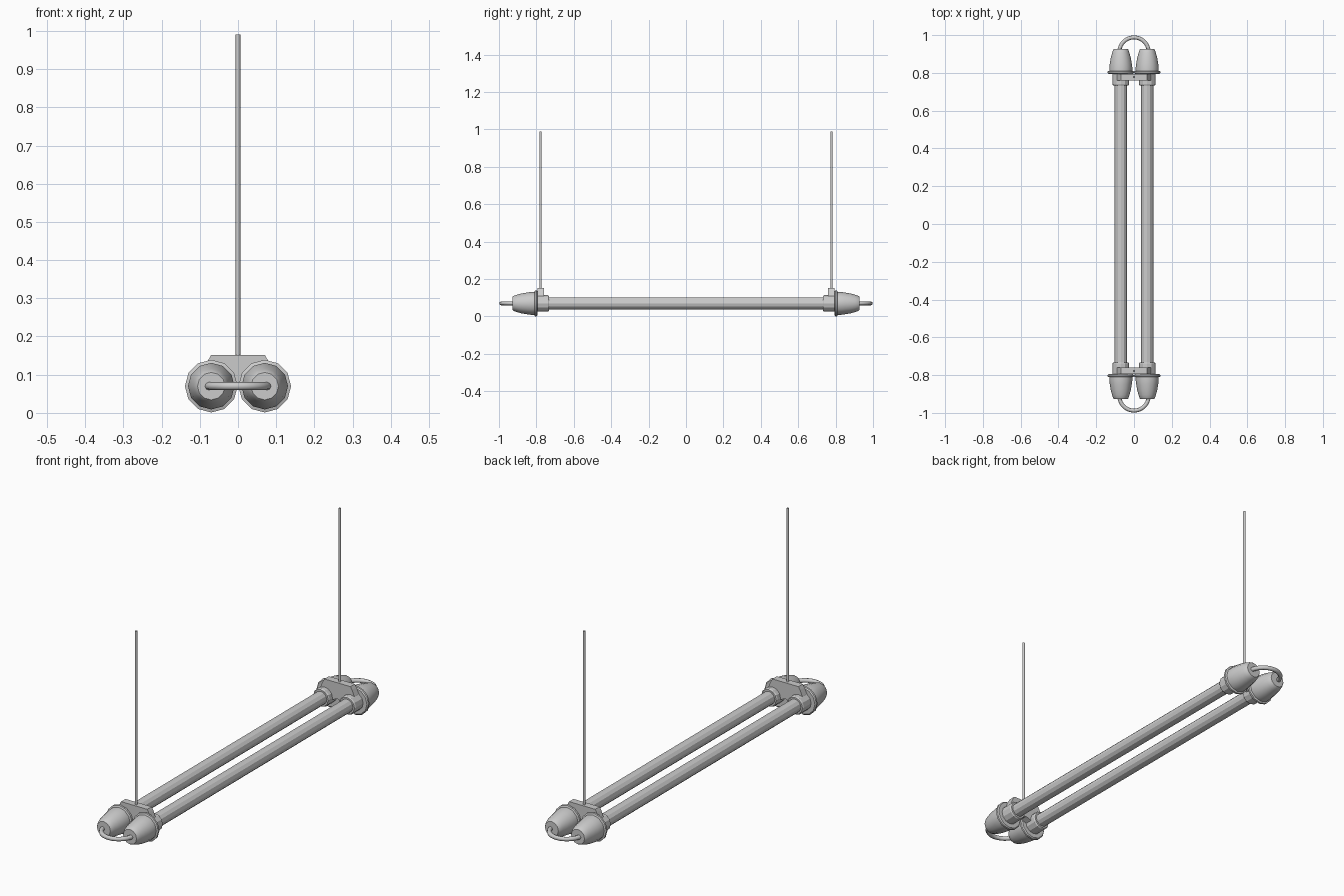
import bpy, bmesh, math
from mathutils import Vector

if "Cube" in bpy.data.objects:
    bpy.data.objects.remove(bpy.data.objects["Cube"])

X, Z = 0.07, 0.07   # tube axis offset and height


def finish(bm, name, smooth=None):
    bmesh.ops.recalc_face_normals(bm, faces=bm.faces[:])
    me = bpy.data.meshes.new(name)
    bm.to_mesh(me)
    bm.free()
    ob = bpy.data.objects.new(name, me)
    bpy.context.collection.objects.link(ob)
    if smooth:
        bpy.ops.object.select_all(action='DESELECT')
        ob.select_set(True)
        bpy.context.view_layer.objects.active = ob
        bpy.ops.object.shade_smooth_by_angle(angle=math.radians(smooth))
    return ob


def skin(bm, rings):
    for a, b in zip(rings, rings[1:]):
        n = len(a)
        for i in range(n):
            bm.faces.new((a[i], a[(i + 1) % n], b[(i + 1) % n], b[i]))
    bm.faces.new(rings[0])
    bm.faces.new(rings[-1])


def lathe(name, x, profile, sign=1, sides=12, smooth=None):
    """Revolve (y, radius) pairs around the tube axis."""
    bm = bmesh.new()
    rings = []
    for y, r in profile:
        angles = [2 * math.pi * i / sides for i in range(sides)]
        rings.append([bm.verts.new((x + r * math.cos(a), sign * y, Z + r * math.sin(a)))
                      for a in angles])
    skin(bm, rings)
    return finish(bm, name, smooth)


def plate(name, outline, y0, y1):
    """Extrude an xz outline along y."""
    bm = bmesh.new()
    skin(bm, [[bm.verts.new((x, y, z)) for x, z in outline] for y in (y0, y1)])
    return finish(bm, name)


COLLAR = [(0.733, 0.030), (0.733, 0.040), (0.739, 0.044), (0.785, 0.044), (0.80, 0.044)]
CAP = [(0.794, 0.044), (0.794, 0.064), (0.799, 0.069), (0.808, 0.069), (0.811, 0.061),
       (0.828, 0.061), (0.850, 0.058), (0.880, 0.053), (0.905, 0.046),
       (0.922, 0.040), (0.927, 0.036)]
BRACKET = [(-0.07, 0.152), (0.07, 0.152), (0.078, 0.138), (0.095, 0.10), (0.09, 0.06),
           (0.035, 0.06), (0, 0.075), (-0.035, 0.06), (-0.09, 0.06), (-0.095, 0.10),
           (-0.078, 0.138)]

for x, side in ((-X, "left"), (X, "right")):
    # long tube
    lathe(side + "_tube", x, [(-0.80, 0.032), (0.80, 0.032)])
    for s, end in ((-1, "front"), (1, "back")):
        lathe(f"{side}_{end}_collar", x, COLLAR, s)
        lathe(f"{side}_{end}_end_cap", x, CAP, s, smooth=32)

for s, end in ((-1, "front"), (1, "back")):
    # bracket joining the two collars
    plate(end + "_bracket", BRACKET, s * 0.760, s * 0.794)

    # hanging wire
    bm = bmesh.new()
    bmesh.ops.create_cone(bm, cap_ends=True, segments=8, radius1=0.006, radius2=0.006,
                          depth=0.85)
    bmesh.ops.translate(bm, verts=bm.verts[:], vec=(0, s * 0.778, 0.565))
    finish(bm, end + "_hanging_wire", 50)

    # cable loop linking the caps
    bm = bmesh.new()
    rings = []
    R, r = 0.078, 0.0105
    path = [(R, 0.90, 0.0)]
    path += [(R * math.cos(t), 0.910 + R * math.sin(t), t)
             for t in [math.pi * i / 14 for i in range(15)]]
    path += [(-R, 0.90, math.pi)]
    for px, py, t in path:
        out = Vector((math.cos(t), math.sin(t), 0))
        ring = []
        for k in range(8):
            a = math.tau * k / 8
            p = Vector((px, py, Z + r * math.sin(a))) + out * r * math.cos(a)
            ring.append(bm.verts.new((p.x, s * p.y, p.z)))
        rings.append(ring)
    skin(bm, rings)
    finish(bm, end + "_cable_loop", 50)
